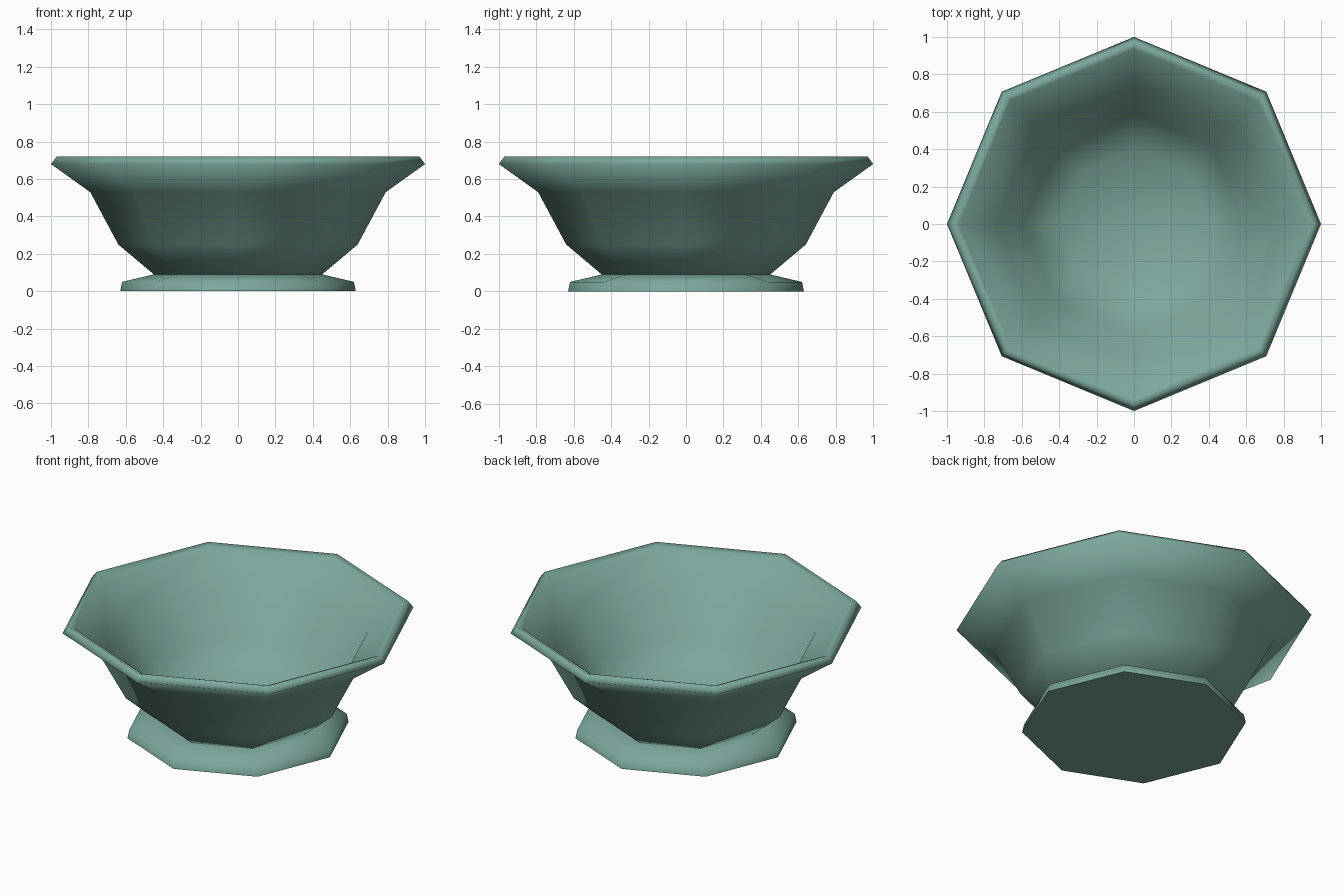
import bpy, bmesh, math

if "Cube" in bpy.data.objects:
    bpy.data.objects.remove(bpy.data.objects["Cube"])

SIDES = 8

teal = bpy.data.materials.new("muted_teal")
teal.diffuse_color = (0.2, 0.39, 0.335, 1)
teal.use_nodes = True
teal.node_tree.nodes["Principled BSDF"].inputs["Base Color"].default_value = teal.diffuse_color


def lathe(name, profile, sharp_angle):
    """Revolve (radius, z) points into an eight-sided shell; radius 0 closes to a point."""
    bm = bmesh.new()
    rings = []
    for r, z in profile:
        count = SIDES if r > 0 else 1
        rings.append([bm.verts.new((r * math.cos(i * math.tau / SIDES),
                                    r * math.sin(i * math.tau / SIDES), z))
                      for i in range(count)])
    for a, b in zip(rings, rings[1:]):
        for i in range(SIDES):
            j = (i + 1) % SIDES
            if len(a) == 1:
                bm.faces.new((a[0], b[j], b[i]))
            elif len(b) == 1:
                bm.faces.new((a[i], a[j], b[0]))
            else:
                bm.faces.new((a[i], a[j], b[j], b[i]))
    bmesh.ops.recalc_face_normals(bm, faces=bm.faces)
    mesh = bpy.data.meshes.new(name)
    bm.to_mesh(mesh)
    bm.free()
    mesh.materials.append(teal)
    obj = bpy.data.objects.new(name, mesh)
    bpy.context.collection.objects.link(obj)
    bpy.ops.object.select_all(action='DESELECT')
    obj.select_set(True)
    bpy.context.view_layer.objects.active = obj
    bpy.ops.object.shade_smooth_by_angle(angle=math.radians(sharp_angle))
    return obj


# Flared base plate
lathe("foot", [(0, 0), (0.63, 0), (0.62, 0.05), (0.45, 0.09), (0, 0.09)], 75)

# Bowl: outer wall up to the rim, then down the inside to the floor
lathe("bowl", [(0, 0.09), (0.45, 0.09), (0.64, 0.25), (0.79, 0.53), (1.0, 0.68),
               (0.97, 0.72), (0.935, 0.705), (0.74, 0.55), (0.59, 0.28),
               (0.40, 0.13), (0, 0.13)], 100)
